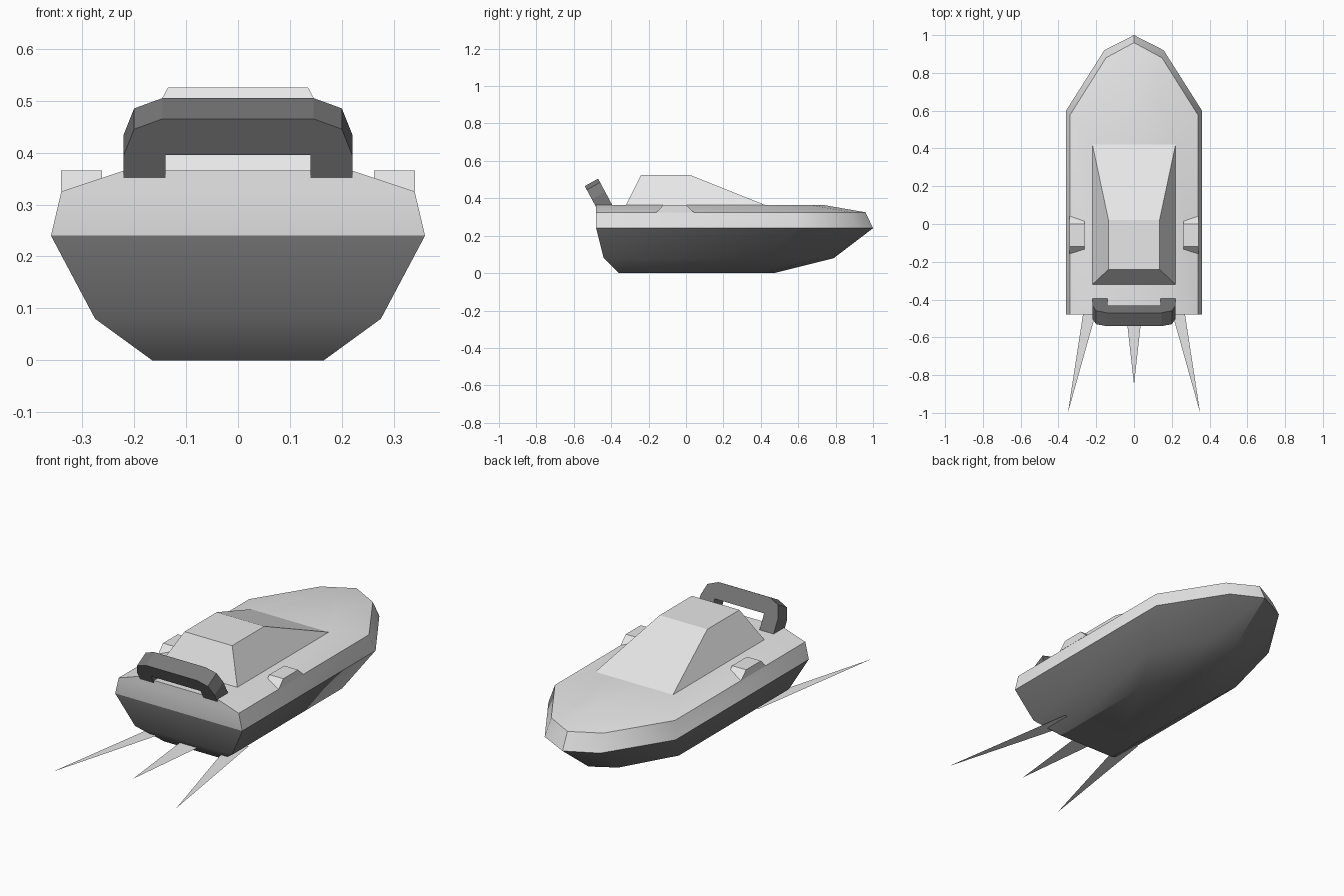
import bpy, bmesh, math

if "Cube" in bpy.data.objects:
    bpy.data.objects.remove(bpy.data.objects["Cube"])


def material(name, value):
    m = bpy.data.materials.new(name)
    m.diffuse_color = (value, value, value, 1)
    m.use_nodes = True
    m.node_tree.nodes["Principled BSDF"].inputs["Base Color"].default_value = m.diffuse_color
    return m


WHITE = material("white", 0.8)
GREY = material("dark grey", 0.19)


def make(name, verts, faces, mats, smooth=None):
    """Mesh object with outward normals; optional smoothing by angle."""
    me = bpy.data.meshes.new(name)
    me.from_pydata(verts, [], faces)
    bm = bmesh.new()
    bm.from_mesh(me)
    bmesh.ops.recalc_face_normals(bm, faces=bm.faces)
    bm.to_mesh(me)
    bm.free()
    for m in mats:
        me.materials.append(m)
    ob = bpy.data.objects.new(name, me)
    bpy.context.collection.objects.link(ob)
    if smooth:
        bpy.ops.object.select_all(action='DESELECT')
        ob.select_set(True)
        bpy.context.view_layer.objects.active = ob
        bpy.ops.object.shade_smooth_by_angle(angle=math.radians(smooth))
    return ob


def loft(rings):
    """Vertices and faces of closed rings joined in order and capped."""
    n = len(rings[0])
    verts = [p for r in rings for p in r]
    faces = [list(range(n)), list(range(n * (len(rings) - 1), n * len(rings)))]
    for k in range(len(rings) - 1):
        for i in range(n):
            j = (i + 1) % n
            faces.append([k * n + i, k * n + j, (k + 1) * n + j, (k + 1) * n + i])
    return verts, faces


# Hull and deck: half outlines (stern, shoulder, cheek, bow) at each height
levels = [
    (0.0, [(0.165, -0.36), (0.165, 0.24), (0.075, 0.42), (0, 0.47)]),
    (0.08, [(0.275, -0.44), (0.275, 0.45), (0.12, 0.72), (0, 0.79)]),
    (0.24, [(0.36, -0.48), (0.36, 0.60), (0.157, 0.92), (0, 1.0)]),
    (0.325, [(0.34, -0.48), (0.34, 0.575), (0.148, 0.88), (0, 0.96)]),
    (0.365, [(0.22, -0.48), (0.22, 0.42), (0.10, 0.66), (0, 0.73)]),
]
rings = []
for z, half in levels:
    outline = half + [(-x, y) for x, y in reversed(half[:-1])]
    rings.append([(x, y, z) for x, y in outline])
hull = make("hull", *loft(rings), [GREY, WHITE], smooth=35)
for f in hull.data.polygons:
    f.material_index = int(f.center.z > 0.24)

# Cabin: tapered block with a long sloping windscreen
def rect(hw, y0, y1, z):
    return [(-hw, y0, z), (hw, y0, z), (hw, y1, z), (-hw, y1, z)]


make("cabin", *loft([rect(0.22, -0.32, 0.42, 0.365),
                     rect(0.135, -0.24, 0.02, 0.525)]), [WHITE])

# Side vents: trapezoid profile extruded across the sloping side deck
profile = [(-0.158, 0.325), (0.042, 0.325), (0.0, 0.365), (-0.12, 0.365)]
for side, s in (("left", -1), ("right", 1)):
    make(side + "_vent",
         *loft([[(s * x, y, z) for y, z in profile] for x in (0.262, 0.341)]), [WHITE])

# Roll bar: arch profile in a plane that leans backwards
arch = [(0.14, 0.0), (0.22, 0.0), (0.22, 0.07), (0.20, 0.12), (0.145, 0.14)]
top = [(-x, h) for x, h in reversed(arch)]
loop = [(0.14, 0.07)] + arch + top + [(-0.14, 0.07)]
bar = [[(x, y0 - 0.536 * h, z0 + h) for x, h in loop]
       for y0, z0 in ((-0.395, 0.365), (-0.466, 0.325))]
make("roll_bar", *loft(bar), [GREY])

# Wake streaks: flat spikes trailing at the waterline
for name, pts in (("left_wake", [(-0.235, -0.25), (-0.14, -0.25), (-0.35, -1.0)]),
                  ("middle_wake", [(-0.05, -0.40), (0.05, -0.40), (0, -0.85)]),
                  ("right_wake", [(0.14, -0.25), (0.235, -0.25), (0.35, -1.0)])):
    streak = make(name, [(x, y, 0.04) for x, y in pts], [(0, 2, 1)], [WHITE])
    if streak.data.polygons[0].normal.z < 0:
        streak.data.flip_normals()
